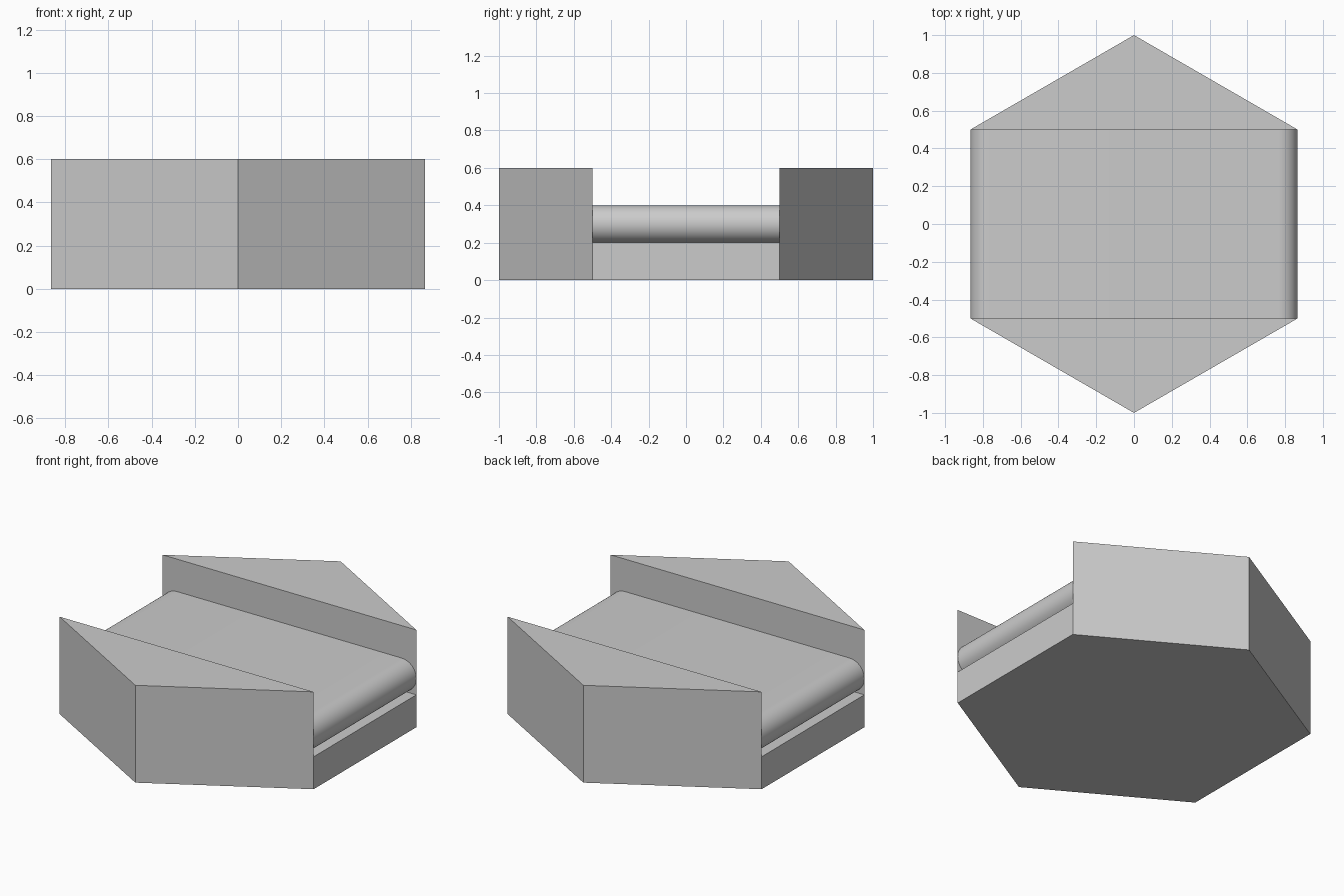
import bpy, bmesh
from math import sin, cos, pi, radians

if "Cube" in bpy.data.objects:
    bpy.data.objects.remove(bpy.data.objects["Cube"])

HALF = cos(pi / 6)  # half width of the hexagon across its flats


def prism(bm, lower, upper):
    """Closed prism between two matching loops; returns (lower verts, upper verts, upper face)."""
    a = [bm.verts.new(p) for p in lower]
    b = [bm.verts.new(p) for p in upper]
    n = len(a)
    for i in range(n):
        j = (i + 1) % n
        bm.faces.new((a[i], a[j], b[j], b[i]))
    bm.faces.new(a[::-1])
    return a, b, bm.faces.new(b)


def finish(bm, name):
    bmesh.ops.recalc_face_normals(bm, faces=bm.faces)
    mesh = bpy.data.meshes.new(name)
    bm.to_mesh(mesh)
    bm.free()
    obj = bpy.data.objects.new(name, mesh)
    bpy.context.collection.objects.link(obj)
    return obj


# Hexagonal body: low floor with two raised triangular ends
bm = bmesh.new()
hexagon = [(sin(-i * pi / 3), cos(-i * pi / 3)) for i in range(6)]
_, top, face = prism(bm, [(x, y, 0) for x, y in hexagon], [(x, y, 0.2) for x, y in hexagon])
bmesh.utils.face_split(face, top[1], top[5])
bmesh.ops.connect_verts(bm, verts=[top[2], top[4]])
ends = [f for f in bm.faces if len(f.verts) == 3]
ext = bmesh.ops.extrude_face_region(bm, geom=ends)["geom"]
leftover = [f for f in ends if f.is_valid]
if leftover:
    bmesh.ops.delete(bm, geom=leftover, context="FACES_ONLY")
bmesh.ops.translate(bm, vec=(0, 0, 0.4), verts=[v for v in ext if isinstance(v, bmesh.types.BMVert)])
# Merge the coplanar wall faces so the outside has no seams
bmesh.ops.dissolve_limit(bm, angle_limit=radians(1), verts=bm.verts, edges=bm.edges)
finish(bm, "hexagonal_body")

# Slab with fully rounded sides lying in the channel
bm = bmesh.new()
R, N = 0.1, 24
profile = []
for side in (1, -1):
    for i in range(N + 1):
        t = -pi / 2 + pi * i / N
        profile.append((side * (HALF - R + R * cos(t)), 0.3 + side * R * sin(t)))
prism(bm, [(x, -0.5, z) for x, z in profile], [(x, 0.5, z) for x, z in profile])
slab = finish(bm, "rounded_slab")
bpy.context.view_layer.objects.active = slab
slab.select_set(True)
bpy.ops.object.shade_smooth_by_angle(angle=radians(30))
